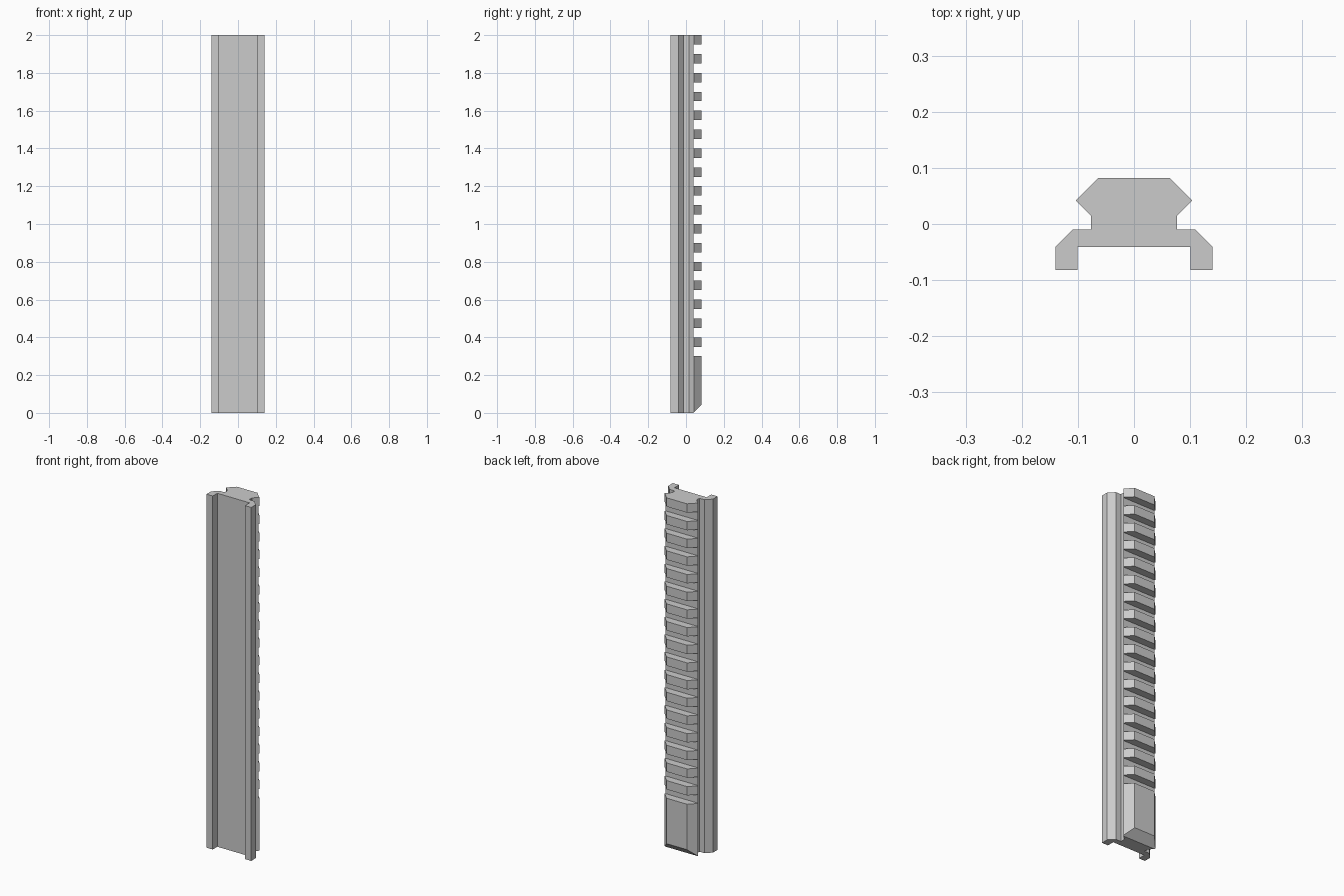
import bpy
import bmesh

if "Cube" in bpy.data.objects:
    bpy.data.objects.remove(bpy.data.objects["Cube"], do_unlink=True)

LENGTH = 2.0
BACK = 0.082       # outer face of the teeth
FLOOR = 0.039      # floor of the slots
PITCH = 0.1

grey = bpy.data.materials.new("plain grey")
grey.use_nodes = True
colour = (0.6, 0.6, 0.6, 1)
grey.diffuse_color = colour
grey.node_tree.nodes["Principled BSDF"].inputs["Base Color"].default_value = colour


def add_prism(bm, points, offset):
    """Extrude a closed 3D outline along an offset."""
    face = bm.faces.new([bm.verts.new(p) for p in points])
    new = bmesh.ops.extrude_face_region(bm, geom=[face])["geom"]
    moved = [v for v in new if isinstance(v, bmesh.types.BMVert)]
    bmesh.ops.translate(bm, verts=moved, vec=offset)


def finish(bm, name):
    bmesh.ops.recalc_face_normals(bm, faces=bm.faces)
    mesh = bpy.data.meshes.new(name)
    bm.to_mesh(mesh)
    bm.free()
    mesh.materials.append(grey)
    obj = bpy.data.objects.new(name, mesh)
    bpy.context.collection.objects.link(obj)
    return obj


# Rail body: half cross-section mirrored, then extruded along z
half = [(0.064, BACK), (0.104, 0.042), (0.077, 0.015), (0.077, -0.01),
        (0.109, -0.01), (0.14, -0.041), (0.14, -BACK), (0.101, -BACK),
        (0.101, -0.041)]
outline = half + [(-x, y) for x, y in reversed(half)]
bm = bmesh.new()
add_prism(bm, [(x, y, 0) for x, y in outline], (0, 0, LENGTH))
rail = finish(bm, "slotted_rail")

# Cutter: evenly spaced cross slots and the sloped lower end
bm = bmesh.new()
for i in range(17):
    low = 0.3 + i * PITCH
    high = low + PITCH / 2
    add_prism(bm, [(-0.2, FLOOR, low), (-0.2, 0.2, low),
                   (-0.2, 0.2, high), (-0.2, FLOOR, high)], (0.4, 0, 0))
slope = 0.01
add_prism(bm, [(-0.2, FLOOR - slope, -slope), (-0.2, 0.2, 0.2 - FLOOR),
               (-0.2, 0.2, -slope)], (0.4, 0, 0))
cutter = finish(bm, "slot_cutter")
cutter.hide_render = True

cut = rail.modifiers.new("slots", "BOOLEAN")
cut.operation = "DIFFERENCE"
cut.solver = "EXACT"
cut.object = cutter
bpy.context.view_layer.objects.active = rail
rail.select_set(True)
bpy.ops.object.modifier_apply(modifier=cut.name)
bpy.data.objects.remove(cutter, do_unlink=True)
